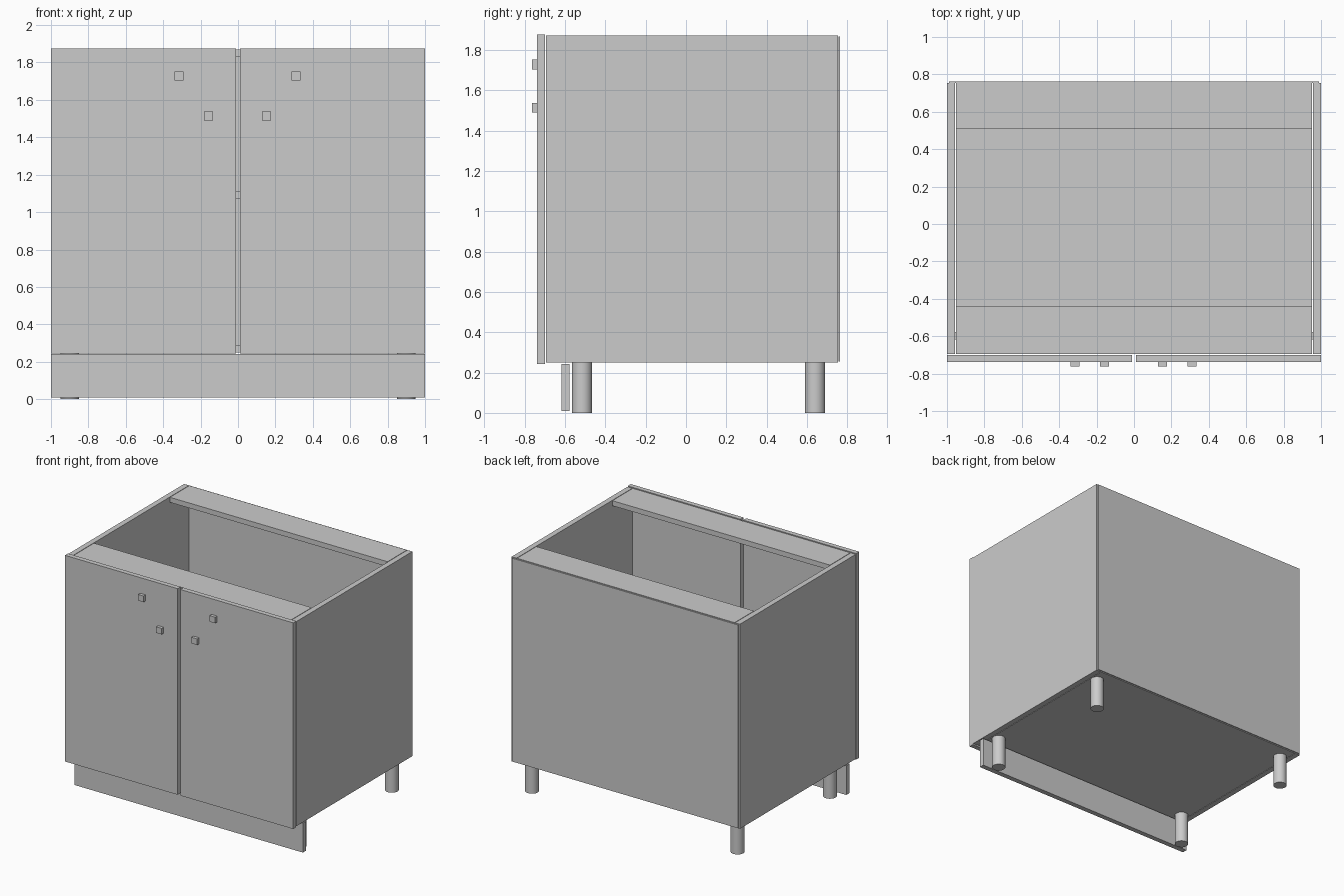
import bpy

if "Cube" in bpy.data.objects:
    bpy.data.objects.remove(bpy.data.objects["Cube"], do_unlink=True)

GREY = (0.6, 0.6, 0.6, 1)
grey = bpy.data.materials.new("plain grey")
grey.use_nodes = True
grey.diffuse_color = GREY
grey.node_tree.nodes["Principled BSDF"].inputs["Base Color"].default_value = GREY


def box(name, x, y, z):
    """Board spanning the given (low, high) ranges."""
    spans = (x, y, z)
    bpy.ops.mesh.primitive_cube_add(size=1, location=[(a + b) / 2 for a, b in spans])
    ob = bpy.context.object
    ob.name = name
    ob.scale = [b - a for a, b in spans]
    bpy.ops.object.transform_apply(location=False, rotation=False, scale=True)
    ob.data.materials.append(grey)
    return ob


def leg(name, x, y):
    bpy.ops.mesh.primitive_cylinder_add(vertices=32, radius=0.05, depth=0.25, location=(x, y, 0.125))
    ob = bpy.context.object
    ob.name = name
    ob.data.materials.append(grey)
    bpy.ops.object.shade_smooth_by_angle()


BOTTOM, TOP, BOARD = 0.25, 1.87, 0.04
FRONT, BACK = -0.695, 0.753
INNER = (-0.953, 0.953)

# Carcass boards
box("bottom_panel", INNER, (FRONT, BACK), (BOTTOM, BOTTOM + BOARD))
box("shelf", INNER, (FRONT + 0.01, BACK), (1.07, 1.11))
box("front_rail", INNER, (FRONT, -0.44), (TOP - BOARD, TOP))
box("back_rail", INNER, (0.51, BACK), (TOP - BOARD, TOP))
box("back_panel", (-0.99, 0.99), (0.755, 0.763), (BOTTOM + 0.005, TOP - 0.005))
box("plinth", (-1, 1), (-0.617, -0.577), (0.01, 0.242))

# Sides, doors, knobs and legs
for side, s in (("left", 1), ("right", -1)):
    box(f"{side}_side_panel", sorted((s * 0.957, s)), (FRONT, BACK), (BOTTOM, TOP))
    box(f"{side}_door", sorted((s * 0.012, s)), (-0.738, -0.7), (0.243, 1.875))
    for label, x, z in (("outer", 0.313, 1.727), ("inner", 0.155, 1.513)):
        kx = s * x - 0.003
        box(f"{side}_{label}_knob", (kx - 0.024, kx + 0.024), (-0.763, -0.738), (z - 0.024, z + 0.024))
    leg(f"{side}_front_leg", s * 0.9, -0.515)
    leg(f"{side}_back_leg", s * 0.9, 0.64)
